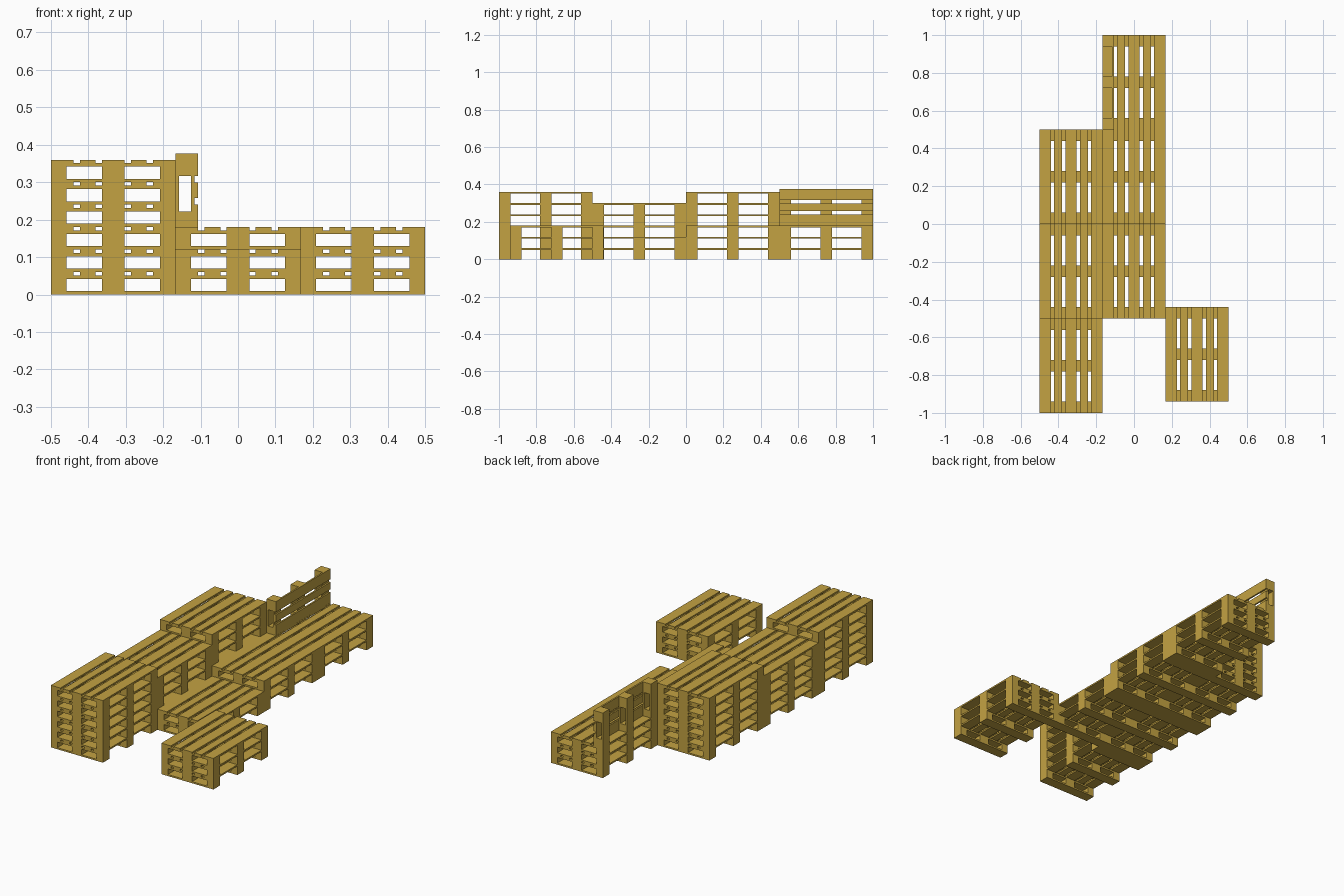
import bpy, bmesh
from mathutils import Matrix, Vector

cube = bpy.data.objects.get("Cube")
if cube:
    bpy.data.objects.remove(cube, do_unlink=True)

# Pallet proportions
LENGTH, WIDTH, HEIGHT = 0.5, 1 / 3, 0.06
BOARD = 0.0092                       # board thickness
WIDE, NARROW = 0.0604, 0.0417        # board and block widths
GAP = (WIDTH - 3 * WIDE - 2 * NARROW) / 4

wood = bpy.data.materials.new("golden wood")
wood.use_nodes = True
colour = (0.55, 0.365, 0.055, 1)
wood.diffuse_color = colour
bsdf = next(n for n in wood.node_tree.nodes if n.type == 'BSDF_PRINCIPLED')
bsdf.inputs["Base Color"].default_value = colour
bsdf.inputs["Roughness"].default_value = 0.8


def add_box(bm, x0, x1, y0, y1, z0, z1):
    size = Vector((x1 - x0, y1 - y0, z1 - z0))
    centre = Vector((x0 + x1, y0 + y1, z0 + z1)) / 2
    bmesh.ops.create_cube(bm, size=1,
                          matrix=Matrix.Translation(centre) @ Matrix.Diagonal(size).to_4x4())


def pallet_mesh(name, deck_count, block_count):
    """Pallet with one long edge on x = 0; lower counts give a pallet sawn lengthwise."""
    bm = bmesh.new()
    half = LENGTH / 2
    # Long deck boards, alternately wide and narrow
    x = 0
    for i in range(deck_count):
        w = NARROW if i % 2 else WIDE
        add_box(bm, x, x + w, -half, half, HEIGHT - BOARD, HEIGHT)
        right_edge = x + w
        x += w + GAP
    # Three rows: foot board, blocks and cross board
    blocks = [(0, NARROW), ((WIDTH - WIDE) / 2, WIDE), (WIDTH - NARROW, NARROW)]
    for y in (-half, -WIDE / 2, half - WIDE):
        add_box(bm, 0, right_edge, y, y + WIDE, 0, BOARD)
        add_box(bm, 0, right_edge, y, y + WIDE, HEIGHT - 2 * BOARD, HEIGHT - BOARD)
        for bx, bw in blocks[:block_count]:
            add_box(bm, bx, bx + bw, y, y + WIDE, BOARD, HEIGHT - 2 * BOARD)
    mesh = bpy.data.meshes.new(name)
    bm.to_mesh(mesh)
    bm.free()
    mesh.materials.append(wood)
    return mesh


def place(name, mesh, matrix):
    obj = bpy.data.objects.new(name, mesh)
    bpy.context.collection.objects.link(obj)
    obj.matrix_world = matrix


# Stacks: name, left edge x, centre y, number of pallets
full = pallet_mesh("pallet", 5, 3)
stacks = [
    ("front_high_stack", -0.5, -0.75, 6),
    ("middle_high_stack", -0.5, -0.25, 5),
    ("back_high_stack", -0.5, 0.25, 6),
    ("front_seat_stack", -WIDTH / 2, -0.25, 2),
    ("middle_seat_stack", -WIDTH / 2, 0.25, 3),
    ("back_seat_stack", -WIDTH / 2, 0.75, 3),
    ("table_stack", WIDTH / 2, -0.69, 3),
]
for name, x, y, count in stacks:
    for level in range(count):
        place(f"{name}_pallet_{level + 1}", full,
              Matrix.Translation((x, y, level * HEIGHT)))

# Backrest: a sawn pallet standing on its long edge, deck facing +x
upright = Matrix(((0, 0, 1), (0, -1, 0), (1, 0, 0))).to_4x4()
place("backrest", pallet_mesh("sawn_pallet", 3, 2),
      Matrix.Translation((-WIDTH / 2, 0.75, 3 * HEIGHT)) @ upright)
